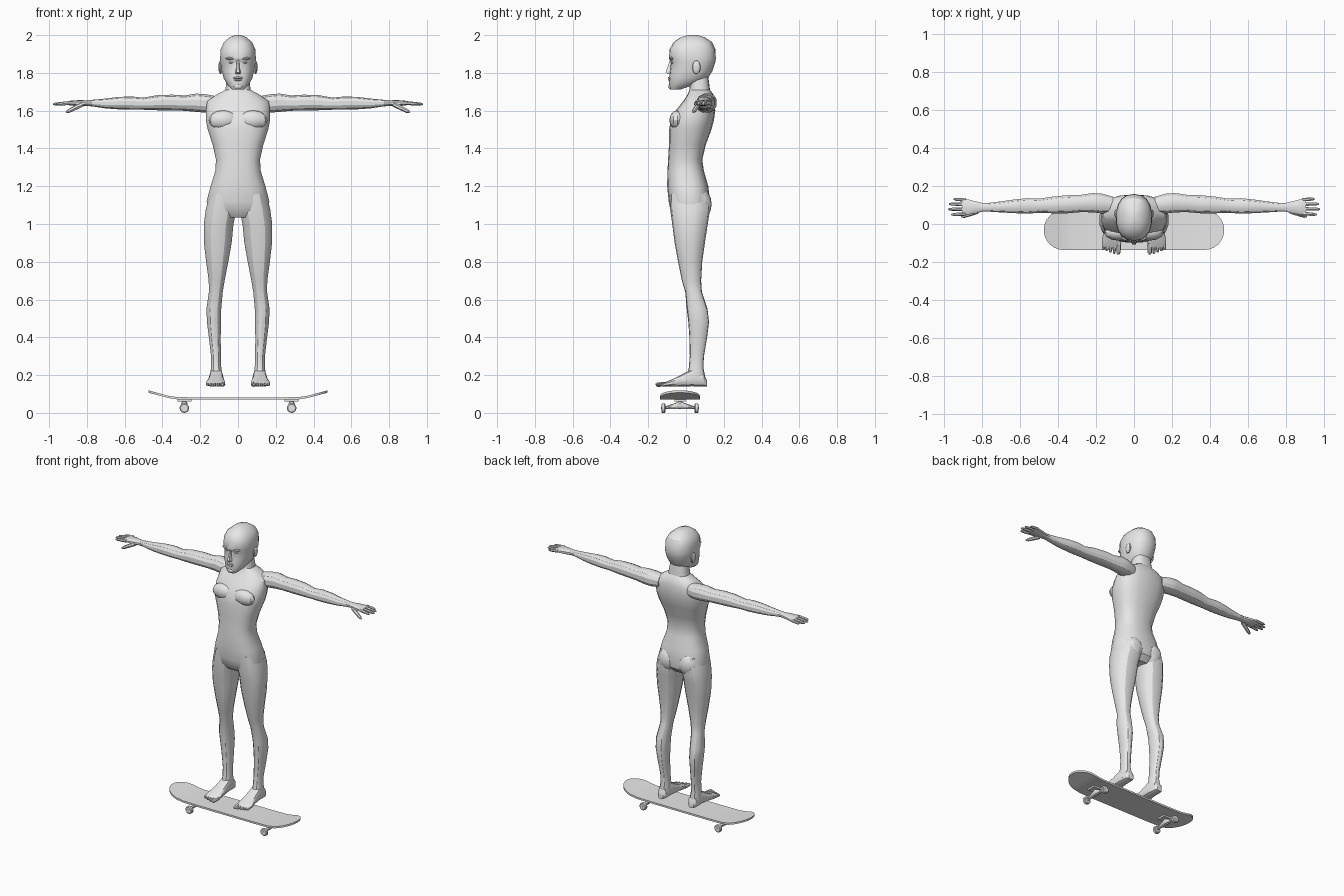
import bpy, bmesh, math
from mathutils import Vector

gray = bpy.data.materials.new("plain gray")
gray.diffuse_color = (0.8, 0.8, 0.8, 1)


def finish(name, bm, angle=28):
    bmesh.ops.recalc_face_normals(bm, faces=bm.faces)
    me = bpy.data.meshes.new(name)
    bm.to_mesh(me)
    bm.free()
    me.materials.append(gray)
    ob = bpy.data.objects.new(name, me)
    bpy.context.collection.objects.link(ob)
    bpy.ops.object.select_all(action='DESELECT')
    ob.select_set(True)
    bpy.context.view_layer.objects.active = ob
    bpy.ops.object.shade_smooth_by_angle(angle=math.radians(angle))
    return ob


def loft(name, rings, angle=28):
    """Skin a list of equal-length point rings and cap both ends."""
    bm = bmesh.new()
    vs = [[bm.verts.new(p) for p in r] for r in rings]
    n = len(vs[0])
    for a, b in zip(vs, vs[1:]):
        for i in range(n):
            j = (i + 1) % n
            bm.faces.new((a[i], a[j], b[j], b[i]))
    bm.faces.new(vs[0])
    bm.faces.new(vs[-1])
    return finish(name, bm, angle)


def oval(center, u, v, n=14, e=2.3):
    """Rounded cross-section around center spanned by half-axes u and v."""
    c, u, v = Vector(center), Vector(u), Vector(v)
    pts = []
    for i in range(n):
        t = 2 * math.pi * (i + 0.5) / n
        a, b = math.cos(t), math.sin(t)
        pts.append(c + u * math.copysign(abs(a) ** (2 / e), a)
                   + v * math.copysign(abs(b) ** (2 / e), b))
    return pts


def zring(z, x0, x1, y0, y1, n=14, e=2.3):
    return oval(((x0 + x1) / 2, (y0 + y1) / 2, z),
                ((x1 - x0) / 2, 0, 0), (0, (y1 - y0) / 2, 0), n, e)


def blob(name, loc, r, seg=12):
    bm = bmesh.new()
    bmesh.ops.create_uvsphere(bm, u_segments=seg, v_segments=seg // 2 + 2, radius=1)
    for v in bm.verts:
        v.co = Vector([v.co[i] * r[i] + loc[i] for i in range(3)])
    return finish(name, bm)


def digit(name, p, q, r, tip=0.7):
    """Short tapered finger or toe from p to q."""
    p, q = Vector(p), Vector(q)
    d = (q - p).normalized()
    u = d.cross(Vector((0, 0, 1))).normalized()
    w = u.cross(d)
    rings = [oval(p.lerp(q, t), u * r * k, w * r * k, 7, 2)
             for t, k in ((0, 1), (0.45, 0.95), (0.85, tip + 0.1), (1, tip * 0.55))]
    return loft(name, rings, 40)


def box(name, x, y, z, sx, sy, sz):
    return loft(name, [[(x + a * sx / 2, y + b * sy / 2, z + c * sz / 2)
                        for a, b in ((-1, -1), (1, -1), (1, 1), (-1, 1))] for c in (-1, 1)])


def rod(name, x, y0, y1, z, r, n=16):
    return loft(name, [oval((x, y, z), (r, 0, 0), (0, 0, r), n, 2) for y in (y0, y1)])


# Torso and neck: height, half width, front, back
torso = [(1.035, .09, -.055, .09), (1.07, .16, -.082, .122), (1.12, .168, -.092, .128),
         (1.2, .147, -.1, .118), (1.28, .122, -.098, .095), (1.34, .118, -.095, .086),
         (1.42, .136, -.09, .105), (1.5, .162, -.09, .135), (1.55, .172, -.08, .148),
         (1.6, .172, -.055, .155), (1.65, .165, -.015, .153), (1.685, .115, .008, .145),
         (1.71, .068, .018, .127), (1.78, .058, .02, .118)]
loft("torso", [zring(z, -w, w, f, b, 18, 2.5) for z, w, f, b in torso])

# Head: height, half width, front, back
head = [(1.712, .03, -.084, -.03), (1.735, .056, -.09, .04), (1.77, .076, -.089, .115),
        (1.81, .087, -.086, .14), (1.855, .094, -.08, .155), (1.875, .096, -.09, .158),
        (1.925, .093, -.087, .156), (1.962, .076, -.066, .138), (1.988, .046, -.03, .1),
        (2.0, .016, .012, .06)]
loft("head", [zring(z, -w, w, f, b, 18, 2.35) for z, w, f, b in head])

# Face details
nose = [(1.865, .008, -.086), (1.825, .011, -.1), (1.803, .018, -.108), (1.795, .017, -.098)]
loft("nose", [[(-w, -.07, z), (-w * .5, y, z), (w * .5, y, z), (w, -.07, z)] for z, w, y in nose])
blob("upper_lip", (0, -.086, 1.774), (.026, .01, .006))
blob("lower_lip", (0, -.085, 1.763), (.022, .01, .006))
blob("chin", (0, -.078, 1.728), (.026, .015, .016))

# Leg: height, inner x, outer x, front, back
leg = [(1.16, .005, .15, -.085, .118), (1.08, .006, .172, -.084, .128),
       (1.0, .022, .183, -.073, .115), (.9, .032, .182, -.06, .1), (.8, .05, .17, -.042, .086),
       (.7, .07, .156, -.022, .08), (.64, .08, .155, -.004, .084), (.55, .088, .168, .004, .114),
       (.48, .089, .165, .012, .122), (.4, .091, .155, .018, .112), (.3, .09, .143, .02, .095),
       (.24, .088, .143, .015, .092), (.2, .082, .149, .005, .1), (.16, .084, .147, .005, .1)]

# Foot: y, centre x, half width, top
foot = [(.11, .115, .018, .175), (.095, .115, .031, .205), (.03, .115, .035, .232),
        (-.03, .116, .041, .2), (-.08, .119, .051, .175), (-.118, .119, .05, .16),
        (-.128, .115, .04, .153)]

# Arm: x, centre y, half y, centre z, half z
arm = [(.11, .1, .045, 1.635, .042), (.17, .108, .054, 1.638, .05), (.22, .112, .052, 1.642, .05),
       (.28, .108, .047, 1.64, .042), (.35, .104, .049, 1.643, .043), (.43, .1, .045, 1.642, .041),
       (.5, .096, .038, 1.637, .033), (.56, .095, .042, 1.64, .036), (.63, .093, .037, 1.64, .034),
       (.7, .09, .03, 1.638, .027), (.77, .088, .023, 1.64, .018), (.81, .088, .024, 1.64, .015)]

# Palm: x, centre y, half y, half z
palm = [(.79, .088, .022, .014), (.84, .088, .034, .016), (.885, .09, .044, .013),
        (.905, .09, .043, .009)]

for s, side in ((-1, "right"), (1, "left")):
    # Legs and feet
    loft(side + "_leg", [zring(z, s * a, s * b, f, k, 14) for z, a, b, f, k in leg])
    loft(side + "_foot", [oval((s * x, y, (.14 + t) / 2), (s * w, 0, 0),
                               (0, 0, (t - .14) / 2), 12, 3) for y, x, w, t in foot])
    for i, (x, tip) in enumerate(((.08, -.16), (.102, -.157), (.122, -.151),
                                  (.141, -.143), (.158, -.134))):
        r = .013 if i == 0 else .009
        digit(f"{side}_toe_{i + 1}", (s * x, -.1, .152), (s * (x + .003), tip, .149), r, .8)

    # Arms, hands and fingers
    loft(side + "_arm", [oval((s * x, y, z), (0, ry, 0), (0, 0, rz), 12)
                         for x, y, ry, z, rz in arm])
    loft(side + "_palm", [oval((s * x, y, 1.64), (0, ry, 0), (0, 0, rz), 10, 2.6)
                          for x, y, ry, rz in palm])
    for i, (y, tip) in enumerate(((.054, .962), (.079, .98), (.104, .974), (.127, .95))):
        digit(f"{side}_finger_{i + 1}", (s * .885, y, 1.641), (s * tip, y + (y - .09) * .12, 1.634), .01)
    digit(side + "_thumb", (s * .825, .066, 1.633), (s * .908, .038, 1.592), .013)

    # Chest, buttock, ear and brow shapes
    blob(side + "_chest_muscle", (s * .078, -.045, 1.55), (.078, .043, .052))
    blob(side + "_buttock", (s * .075, .07, 1.105), (.072, .066, .085))
    blob(side + "_ear", (s * .093, .055, 1.83), (.011, .022, .036))
    blob(side + "_brow", (s * .036, -.074, 1.876), (.03, .014, .008))
    blob(side + "_eye", (s * .034, -.068, 1.855), (.014, .01, .007))

# Skateboard deck with rounded, upturned ends
CY = -.032
xs = [-.32, -.2, 0, .2, .32]
ends = [.37 + .105 * math.sin(math.radians(a)) for a in (0, 15, 30, 45, 58, 70, 80, 87)]
xs = [-x for x in reversed(ends)] + xs + ends
deck = []
for x in xs:
    over = max(0, abs(x) - .37)
    w = math.sqrt(max(.105 ** 2 - over ** 2, 0))
    lift = max(0, abs(x) - .31) * .15 + max(0, abs(x) - .37) * .12
    z = .07 + lift
    deck.append([(x, CY - w, z), (x, CY + w, z), (x, CY + w, z + .012), (x, CY - w, z + .012)])
loft("deck", deck)

# Trucks and wheels
for s, end in ((-1, "rear"), (1, "front")):
    x = s * .284
    box(end + "_truck_base", x, CY, .065, .075, .06, .011)
    # Hanger tapers towards the wheels
    loft(end + "_truck_hanger", [oval((x, CY + y, z), (rx, 0, 0), (0, 0, rz), 10, 2.2)
                                 for y, rx, rz, z in ((-.078, .008, .007, .028), (-.03, .014, .014, .036),
                                                      (0, .018, .022, .042), (.03, .014, .014, .036),
                                                      (.078, .008, .007, .028))])
    rod(end + "_axle", x, CY - .1, CY + .1, .025, .006, 8)
    for k, side in ((-1, "a"), (1, "b")):
        y = CY + k * .088
        loft(f"{end}_wheel_{side}", [oval((x, y + d, .025), (r, 0, 0), (0, 0, r), 18, 2)
                                     for d, r in ((-.011, .02), (-.007, .025), (.007, .025), (.011, .02))])
